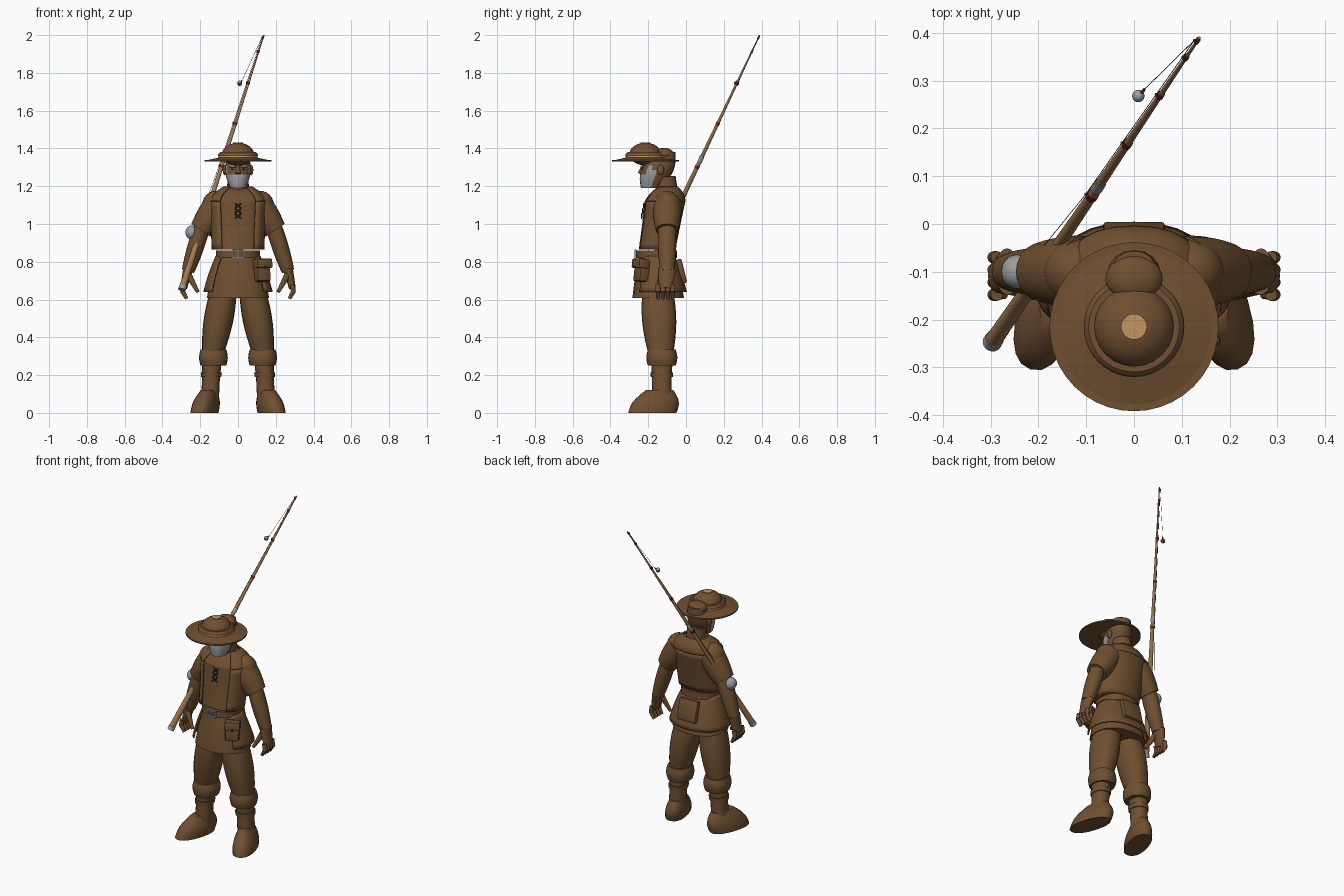
import bpy, bmesh
from math import sin, cos, pi, radians, copysign
from mathutils import Vector, Matrix

default_cube = bpy.data.objects.get("Cube")
if default_cube:
    bpy.data.objects.remove(default_cube, do_unlink=True)


def material(name, *colour):
    mat = bpy.data.materials.new(name)
    mat.diffuse_color = (*colour, 1)
    mat.use_nodes = True
    mat.node_tree.nodes["Principled BSDF"].inputs["Base Color"].default_value = (*colour, 1)
    return mat


BROWN = material("brown cloth", .16, .08, .03)
STRAW = material("straw tan", .55, .3, .12)
WOOD = material("rod wood", .36, .19, .08)
GREY = material("grey", .33, .34, .36)
RED = material("dark red", .2, .015, .01)
DARK = material("dark", .02, .02, .02)
made = []


def point(x, z, y=-.1):
    return Vector((x, y, z))


def finish(name, mesh_data, mats, side=1, rule=None):
    for vert in mesh_data.verts:
        vert.co.x *= side
    bmesh.ops.recalc_face_normals(mesh_data, faces=mesh_data.faces)
    if rule:
        for face in mesh_data.faces:
            face.material_index = rule(face.calc_center_median())
    mesh = bpy.data.meshes.new(name)
    mesh_data.to_mesh(mesh)
    mesh_data.free()
    for mat in mats:
        mesh.materials.append(mat)
    part = bpy.data.objects.new(name, mesh)
    bpy.context.collection.objects.link(part)
    made.append(part)
    return part


def limb(name, start, end, first, last, mats, bulge=0, depth=1, level=False,
         turn=0, gap=0, side=1, rule=None, sides=20, steps=8):
    """Tapered form from start to end. Level keeps its rings flat and slightly
    boxy, depth stretches them front to back, gap leaves the front open."""
    bm = bmesh.new()
    axis = (end - start).normalized()
    across, along = Vector((1, 0, 0)), Vector((0, 1, 0))
    if not level:
        along = (along - axis * along.dot(axis)).normalized()
        across = along.cross(axis)
    spin = Matrix.Rotation(radians(turn), 3, 'Z')
    power = .88 if level else 1
    opening = radians(gap)
    rings = []
    for step in range(steps + 1):
        t = step / steps
        radius = first + (last - first) * t + bulge * sin(pi * t)
        ring = []
        for i in range(sides + bool(gap)):
            angle = opening - pi / 2 + i * 2 * (pi - opening) / sides
            c, d = [copysign(abs(n) ** power, n) for n in (cos(angle), sin(angle))]
            offset = spin @ (across * c + along * d * depth) * radius
            ring.append(bm.verts.new(start.lerp(end, t) + offset))
        rings.append(ring)
    for low, high in zip(rings, rings[1:]):
        for i in range(sides):
            j = (i + 1) % len(low)
            bm.faces.new((low[i], low[j], high[j], high[i]))
    if not gap:
        bm.faces.new(rings[0])
        bm.faces.new(rings[-1])
    part = finish(name, bm, mats, side, rule)
    if gap:
        shell = part.modifiers.new("thickness", 'SOLIDIFY')
        shell.thickness = .008
        shell.offset = 0


def ball(name, centre, size, mats, side=1, rule=None):
    bm = bmesh.new()
    bmesh.ops.create_uvsphere(bm, u_segments=24, v_segments=12, radius=1)
    bmesh.ops.scale(bm, vec=size, verts=bm.verts)
    bmesh.ops.translate(bm, vec=centre, verts=bm.verts)
    finish(name, bm, mats, side, rule)


def box(name, centre, size, mat, bevel=0, lean=0, turn=0):
    bm = bmesh.new()
    bmesh.ops.create_cube(bm, size=1)
    bmesh.ops.scale(bm, vec=size, verts=bm.verts)
    if bevel:
        bmesh.ops.bevel(bm, geom=bm.edges[:], offset=bevel, segments=2,
                        affect='EDGES', profile=.5)
    part = finish(name, bm, [mat])
    part.location = centre
    part.rotation_euler = (radians(lean), 0, radians(turn))


# hat, all turned about one upright axis
def hat_part(name, bottom, top, first, last, mat=BROWN, bulge=0):
    limb(name, point(0, bottom, -.215), point(0, top, -.215), first, last, [mat],
         bulge=bulge, sides=40)


hat_part("brim_edge", 1.33, 1.338, .177, .177)
hat_part("brim_slope", 1.335, 1.352, .176, .1)
hat_part("hat_band", 1.35, 1.36, .104, .104, STRAW)
hat_part("crown_step", 1.36, 1.38, .105, .095, bulge=.004)
ball("crown_dome", point(0, 1.37, -.215), (.085, .085, .06), [BROWN])
hat_part("crown_patch", 1.42, 1.431, .027, .027, STRAW)


# head with a grey beard and sideburns
def beard(centre):
    chin = centre.z < 1.27 and centre.y < -.175
    sideburn = 1.26 < centre.z < 1.3 and -.21 < centre.y < -.17
    return int(chin or sideburn)


limb("head", point(0, 1.19, -.185), point(0, 1.38, -.12), .042, .05, [BROWN, GREY],
     bulge=.022, depth=1.28, level=True, rule=beard)
ball("skull", point(0, 1.37, -.115), (.06, .05, .033), [BROWN])
limb("neck", point(0, 1.15), point(0, 1.25, -.11), .06, .055, [BROWN])
limb("nose", point(0, 1.31, -.225), point(0, 1.265, -.243), .008, .014, [BROWN])
limb("mouth", point(-.02, 1.23, -.238), point(.02, 1.23, -.238), .003, .003, [DARK])
for side in (1, -1):
    ball("ear", point(.07, 1.285, -.135), (.011, .018, .027), [BROWN], side)
    limb("brow", point(.012, 1.305, -.238), point(.045, 1.305, -.218), .005, .005, [GREY], side=side)
    ball("eye", point(.026, 1.29, -.23), (.009, .005, .005), [DARK], side)

# tunic, and the open vest over it
for name, grow, gap in (("tunic", 0, 0), ("vest", .014, 36)):
    limb(name + "_body", point(0, .865, -.16), point(0, 1.12, -.118), .122 + grow, .136 + grow,
         [BROWN], bulge=-.002, depth=.74, level=True, gap=gap)
    limb(name + "_yoke", point(0, 1.12, -.118), point(0, 1.195), .136 + grow, .06 + grow,
         [BROWN], bulge=.015, depth=.74, level=True, gap=gap)
for rung in range(3):
    for side in (1, -1):
        z, y = 1.03 + rung * .027, -.235 + rung * .006
        limb("chest_lace", point(-.016, z, y), point(.016, z + .024, y), .004, .004, [DARK], side=side)

# belt, buckle and skirt layers
limb("belt", point(0, .82, -.155), point(0, .86, -.155), .117, .117, [BROWN], depth=.92, level=True)
for end in (1, -1):
    box("buckle_bar", point(0, .84 + end * .02, -.267), (.06, .012, .008), GREY)
    box("buckle_side", point(end * .027, .84, -.267), (.008, .012, .045), GREY)
box("buckle_pin", point(0, .84, -.267), (.008, .012, .04), GREY)
limb("skirt", point(0, .83, -.155), point(0, .607, -.147), .11, .165, [BROWN],
     bulge=.005, depth=.83, level=True)
limb("outer_skirt", point(0, .83, -.155), point(0, .64, -.143), .115, .18, [BROWN],
     bulge=.005, depth=.8, level=True, gap=48)
box("back_flap", point(0, .75, -.024), (.13, .03, .13), BROWN, bevel=.008, lean=14)

# belt pouch
box("pouch", point(.126, .752, -.235), (.08, .055, .115), BROWN, bevel=.01, lean=-6, turn=28)
box("pouch_flap", point(.13, .79, -.24), (.09, .064, .05), BROWN, bevel=.008, lean=-6, turn=28)
ball("pouch_button", point(.146, .772, -.271), (.007, .006, .007), [DARK])

# arms and legs, mirrored
for side in (1, -1):
    def pair(name, start, end, first, last, **shape):
        limb(name, start, end, first, last, [BROWN], side=side, **shape)

    ball("shoulder", point(.115, 1.1), (.075, .07, .076), [BROWN], side)
    pair("sleeve", point(.1, 1.11), point(.197, .967), .075, .06, bulge=.006)
    pair("arm", point(.185, 1), point(.265, .75), .042, .034, bulge=.006, depth=1.1)
    pair("palm", point(.265, .76), point(.288, .66, -.11), .026, .018, depth=1.9)
    for finger in range(4):
        y = -.148 + finger * .026
        pair("finger", point(.287, .68, y), point(.294, .64, y), .013, .013)
        pair("fingertip", point(.294, .645, y), point(.272, .605, y), .013, .009)
    pair("thumb", point(.262, .73, -.13), point(.212, .64, -.15), .018, .009)
    pair("trouser_leg", point(.075, .66, -.15), point(.135, .3, -.133), .07, .055,
         bulge=.016, depth=1.15, level=True)
    pair("trouser_cuff", point(.13, .25, -.128), point(.13, .335, -.128), .068, .068,
         bulge=.008, depth=1.08, level=True)
    pair("boot_shaft", point(.15, .05, -.128), point(.138, .27, -.128), .05, .052,
         bulge=-.004, depth=1.1, level=True)
    pair("boot_collar", point(.142, .19, -.128), point(.14, .215, -.128), .053, .055,
         depth=1.1, level=True)
    pair("boot_foot", point(.178, 0, -.178), point(.155, .12, -.14), .063, .036,
         bulge=.01, depth=2.1, level=True, turn=17)

# pale cloth at the right elbow
ball("elbow_cloth", point(-.245, .955), (.033, .036, .037), [GREY])

# fishing rod with bindings and line guides
BUTT, TIP = point(-.295, .66, -.245), point(.137, 2, .39)


def rod_part(name, low, high, extra, mat):
    sizes = [.018 - .015 * t + extra for t in (low, high)]
    limb(name, BUTT.lerp(TIP, low), BUTT.lerp(TIP, high), *sizes, [mat])


rod_part("rod", 0, 1, 0, WOOD)
rod_part("butt_cap", -.006, .008, .002, GREY)
rod_part("ferrule", .5, .52, .002, GREY)
path = [point(-.2, 1.03, -.06)]
for t in (.48, .65, .81, .935, .99):
    rod_part("red_binding", t - .005, t + .005, .002, RED)
    base = BUTT.lerp(TIP, t)
    eye = base + Vector((-1, .2, .2)) * (.02 - .014 * t)
    rise = Vector((0, 0, .006))
    limb("line_guide", base, eye, .002, .002, [DARK])
    limb("guide_ring", eye - rise, eye + rise, .003, .003, [DARK])
    path.append(eye)

# fishing line and float
FLOAT = point(.009, 1.745, .268)
path.append(FLOAT + Vector((.013, .014, .015)))
for start, end in zip(path, path[1:]):
    limb("fishing_line", start, end, .001, .001, [DARK], sides=4, steps=1)
ball("float", FLOAT, (.013, .013, .014), [RED, GREY], rule=lambda c: int(c.z > FLOAT.z + .004))
limb("float_stem", FLOAT, path[-1], .004, .003, [RED])

# smooth shading with crisp edges
bpy.ops.object.select_all(action='DESELECT')
for part in made:
    part.select_set(True)
bpy.context.view_layer.objects.active = made[0]
bpy.ops.object.shade_smooth_by_angle(angle=radians(40))
